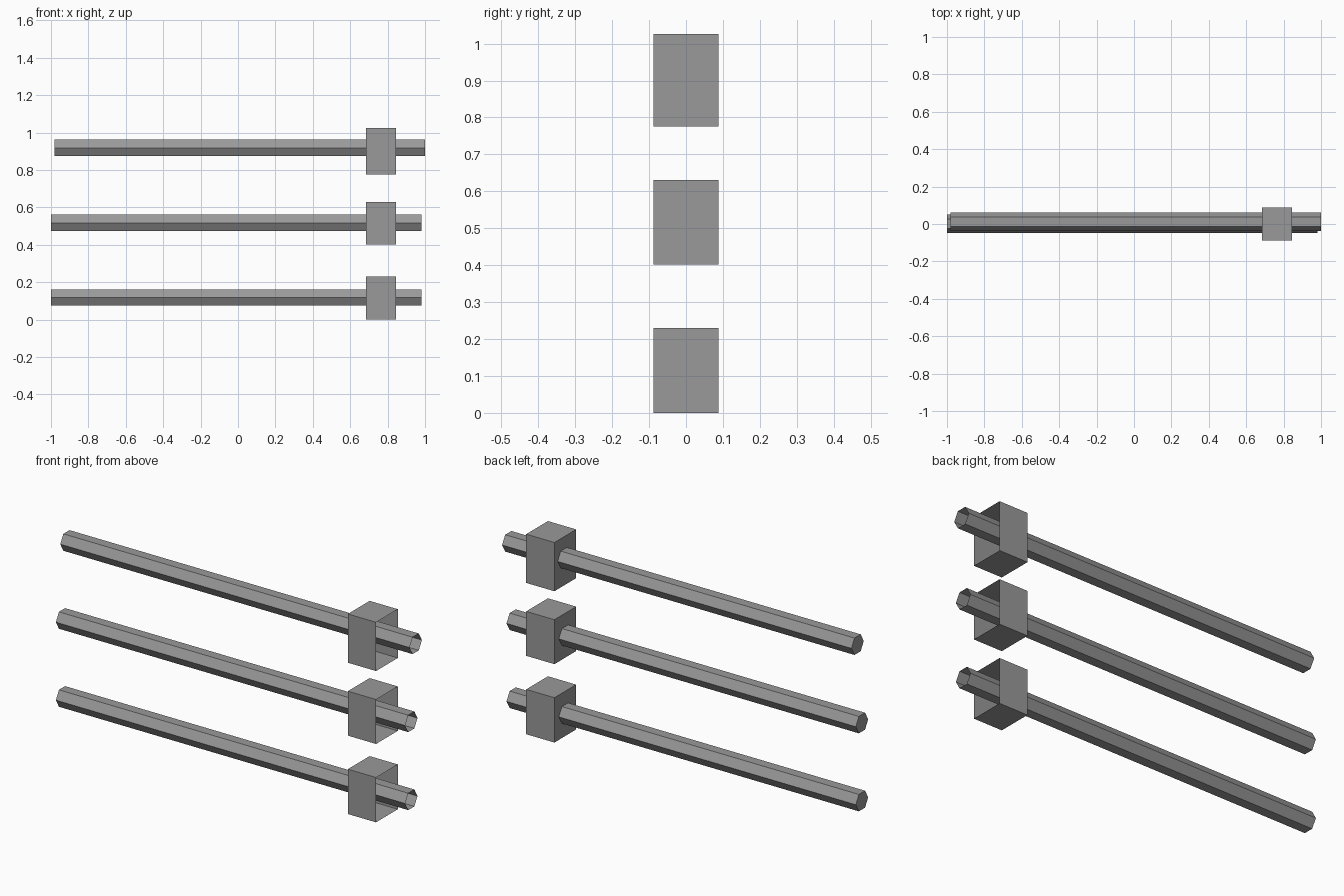
import bpy, bmesh
from math import cos, sin, pi

cube = bpy.data.objects.get("Cube")
if cube:
    bpy.data.objects.remove(cube, do_unlink=True)

grey = bpy.data.materials.new("plain_grey")
grey.use_nodes = True
colour = (0.32, 0.32, 0.32, 1)
grey.diffuse_color = colour
grey.node_tree.nodes["Principled BSDF"].inputs["Base Color"].default_value = colour


def open_prism(name, outline, x0, x1):
    """Extrude a (y, z) outline along x: closed at x0, open at x1."""
    bm = bmesh.new()
    near = [bm.verts.new((x0, y, z)) for y, z in outline]
    far = [bm.verts.new((x1, y, z)) for y, z in outline]
    n = len(outline)
    bm.faces.new(list(reversed(near)))
    for i in range(n):
        j = (i + 1) % n
        bm.faces.new((near[i], near[j], far[j], far[i]))
    mesh = bpy.data.meshes.new(name)
    bm.to_mesh(mesh)
    bm.free()
    mesh.materials.append(grey)
    obj = bpy.data.objects.new(name, mesh)
    bpy.context.collection.objects.link(obj)
    return obj


def hexagon(cy, cz, r):
    return [(cy + r * cos(k * pi / 3), cz + r * sin(k * pi / 3)) for k in range(6)]


def rectangle(half, z0, z1):
    return [(-half, z0), (half, z0), (half, z1), (-half, z1)]


# level: pole x start, pole y, pole z, block bottom, block top
levels = {
    "lower": (-1.0, 0.002, 0.118, 0.0, 0.23),
    "middle": (-1.0, 0.002, 0.518, 0.402, 0.63),
    "upper": (-0.982, 0.012, 0.919, 0.776, 1.026),
}
for level, (x0, y, z, bottom, top) in levels.items():
    # Hexagonal tube, hollow at its left end
    open_prism(level + "_pole", hexagon(y, z, 0.05), x0, x0 + 1.982)
    # Block around the pole, hollow on its left side
    open_prism(level + "_block", rectangle(0.088, bottom, top), 0.685, 0.845)
